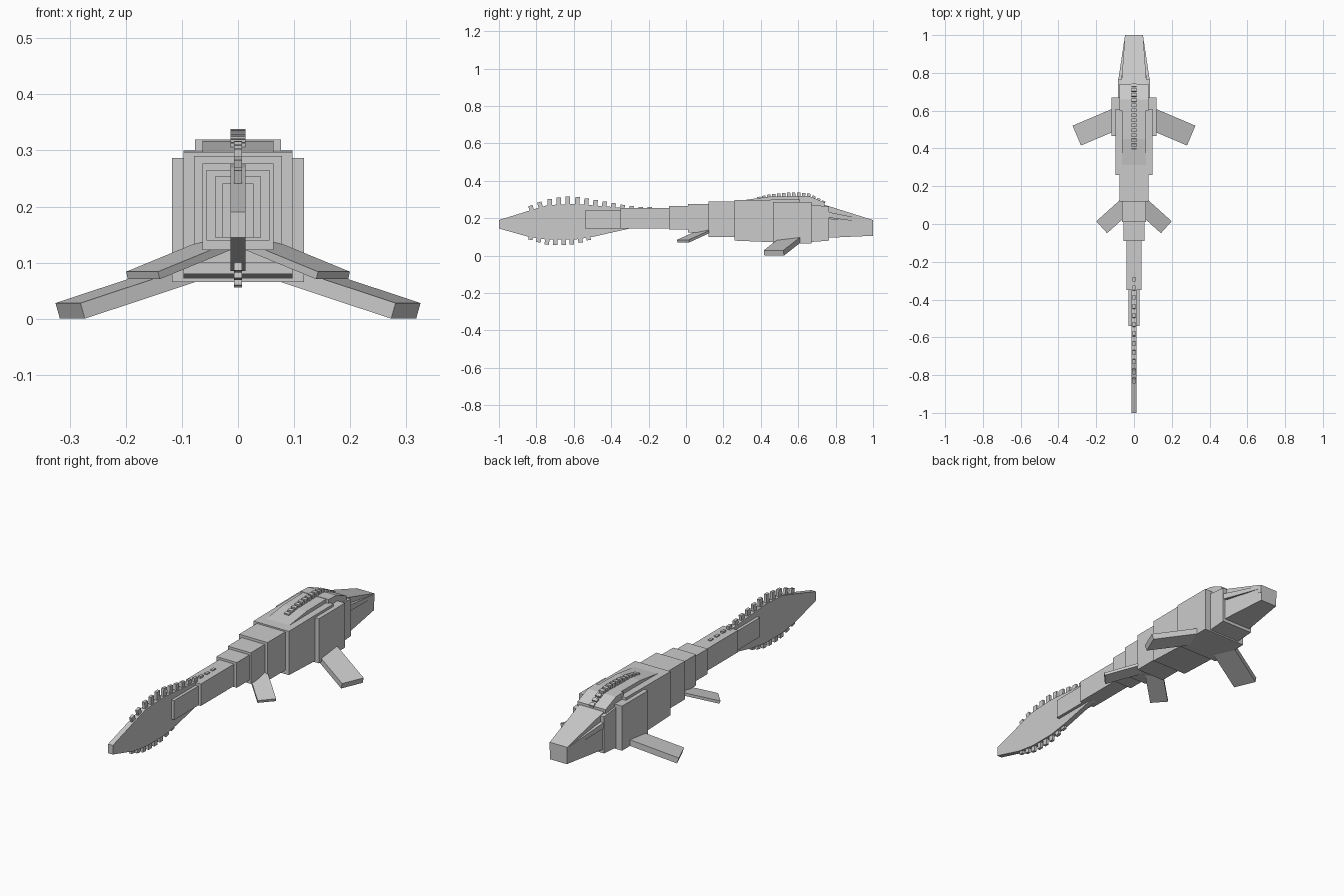
import bpy, math
from mathutils import Vector

if "Cube" in bpy.data.objects:
    bpy.data.objects.remove(bpy.data.objects["Cube"])


def mesh_object(name, verts, faces):
    me = bpy.data.meshes.new(name)
    me.from_pydata(verts, [], faces)
    ob = bpy.data.objects.new(name, me)
    bpy.context.collection.objects.link(ob)
    return ob


BOX_FACES = [(0, 1, 2, 3), (7, 6, 5, 4), (0, 4, 5, 1),
             (1, 5, 6, 2), (2, 6, 7, 3), (3, 7, 4, 0)]


def block(name, y0, a, y1, b=None):
    """Tapered block along y; each end is (half width, bottom z, top z)."""
    verts = []
    for y, (w, lo, hi) in ((y0, a), (y1, b or a)):
        verts += [(-w, y, lo), (w, y, lo), (w, y, hi), (-w, y, hi)]
    return mesh_object(name, verts, BOX_FACES)


def plate(name, outline, half):
    """Side outline in (y, z), listed clockwise or not, extruded across x."""
    n = len(outline)
    verts = [(s * half, y, z) for s in (1, -1) for y, z in outline]
    faces = [tuple(range(n)), tuple(range(2 * n - 1, n - 1, -1))]
    faces += [(i, i + n, (i + 1) % n + n, (i + 1) % n) for i in range(n)]
    return mesh_object(name, verts, faces)


def curve_at(points, y):
    for (ya, za), (yb, zb) in zip(points, points[1:]):
        if ya <= y <= yb:
            return za + (zb - za) * (y - ya) / (yb - ya)
    return points[-1][1]


def ridge(name, points, ys, length, height, half, side=1):
    """Row of small blocks standing on a curve, tilted to follow it."""
    verts, faces = [], []
    for k, y in enumerate(ys):
        slope = curve_at(points, y + 0.01) - curve_at(points, y - 0.01)
        t = Vector((0, 0.02, slope)).normalized()
        n = Vector((0, -t.z, t.y)) * side
        c = Vector((0, y, curve_at(points, y)))
        h = height(k / (len(ys) - 1))
        base = len(verts)
        for s in (-1, 1):
            for u, v in ((-1, -0.015), (1, -0.015), (1, h), (-1, h)):
                verts.append(c + t * u * length / 2 + n * v + Vector((s * half, 0, 0)))
        faces += [tuple(i + base for i in f) for f in BOX_FACES]
    return mesh_object(name, verts, faces)


def flipper(name, tip, yaw, pitch, length, width, thick):
    """Slab reaching inward and upward from the centre of its upper tip edge."""
    for side, label in ((1, "right_"), (-1, "left_")):
        a, p = math.radians(yaw), math.radians(pitch)
        d = Vector((-math.cos(a) * math.cos(p), math.sin(a) * math.cos(p), math.sin(p)))
        w = Vector((math.sin(a), math.cos(a), 0)) * width / 2
        down = Vector((-math.cos(a) * math.sin(p), math.sin(a) * math.sin(p), -math.cos(p))) * thick
        verts = []
        for l in (0, length):
            c = Vector(tip) + d * l
            verts += [c - w, c + w, c + w + down, c - w + down]
        mesh_object(label + name, [(v.x * side, v.y, v.z) for v in verts], BOX_FACES)


# Trunk, from tail root to shoulders
block("tail_middle", -0.54, (0.028, 0.145, 0.241), -0.34)
block("tail_base", -0.35, (0.041, 0.145, 0.254), -0.08)
block("hip_rear", -0.09, (0.056, 0.14, 0.265), 0.02)
block("hip_front", 0.01, (0.063, 0.123, 0.277), 0.13)
block("belly", 0.12, (0.078, 0.1, 0.29), 0.27)
block("chest", 0.26, (0.097, 0.08, 0.297), 0.61, (0.097, 0.066, 0.3))
block("shoulders", 0.465, (0.118, 0.066, 0.287), 0.67)

# Head, jaws and back hump
block("head", 0.6, (0.086, 0.068, 0.28), 0.765, (0.086, 0.08, 0.262))
block("lower_jaw", 0.75, (0.078, 0.095, 0.2), 1.0, (0.046, 0.106, 0.17))
block("upper_jaw", 0.73, (0.068, 0.195, 0.275), 1.0, (0.048, 0.15, 0.19))
plate("back_hump", [(0.31, 0.28), (0.31, 0.297), (0.45, 0.316), (0.61, 0.318), (0.61, 0.28)], 0.063)
plate("skull_top", [(0.6, 0.27), (0.6, 0.32), (0.66, 0.318), (0.74, 0.285), (0.74, 0.255)], 0.077)
for s, label in ((1, "right"), (-1, "left")):
    # thin ridge running along each side of the snout
    rail = block(label + "_snout_rail", 0.75, (0.008, 0.205, 0.235), 0.99, (0.004, 0.172, 0.188))
    for v in rail.data.vertices:
        v.co.x += s * (0.077 if v.co.y < 0.9 else 0.045)

# Tail fin
fin_top = [(-1, 0.19), (-0.84, 0.24), (-0.74, 0.27), (-0.6, 0.277), (-0.45, 0.265), (-0.3, 0.252), (-0.1, 0.25)]
fin_low = [(-1, 0.145), (-0.84, 0.1), (-0.74, 0.085), (-0.6, 0.085), (-0.5, 0.1), (-0.3, 0.145)]
plate("tail_fin", fin_top[:-1] + fin_low[::-1], 0.013)

# Rows of ridge blocks
ridge("tail_crest", fin_top, [-0.825 + 0.0485 * i for i in range(14)], 0.024,
      lambda f: 0.008 + 0.034 * max(0, 1 - abs(f - 0.32) / 0.6), 0.007)
ridge("tail_keel", fin_low, [-0.83 + 0.044 * i for i in range(8)], 0.024,
      lambda f: 0.014 + 0.016 * math.sin(math.pi * f), 0.007, -1)
hump = [(0.3, 0.297), (0.45, 0.316), (0.6, 0.322), (0.66, 0.318), (0.76, 0.276)]
ridge("back_crest", hump, [0.39 + 0.0265 * i for i in range(14)], 0.018,
      lambda f: 0.006 + 0.011 * math.sin(math.pi * f), 0.013)

# Flippers
flipper("front_flipper", (0.303, 0.468, 0.028), 23, 17, 0.28, 0.114, 0.029)
flipper("rear_flipper", (0.171, -0.017, 0.084), 42, 17, 0.19, 0.085, 0.014)
